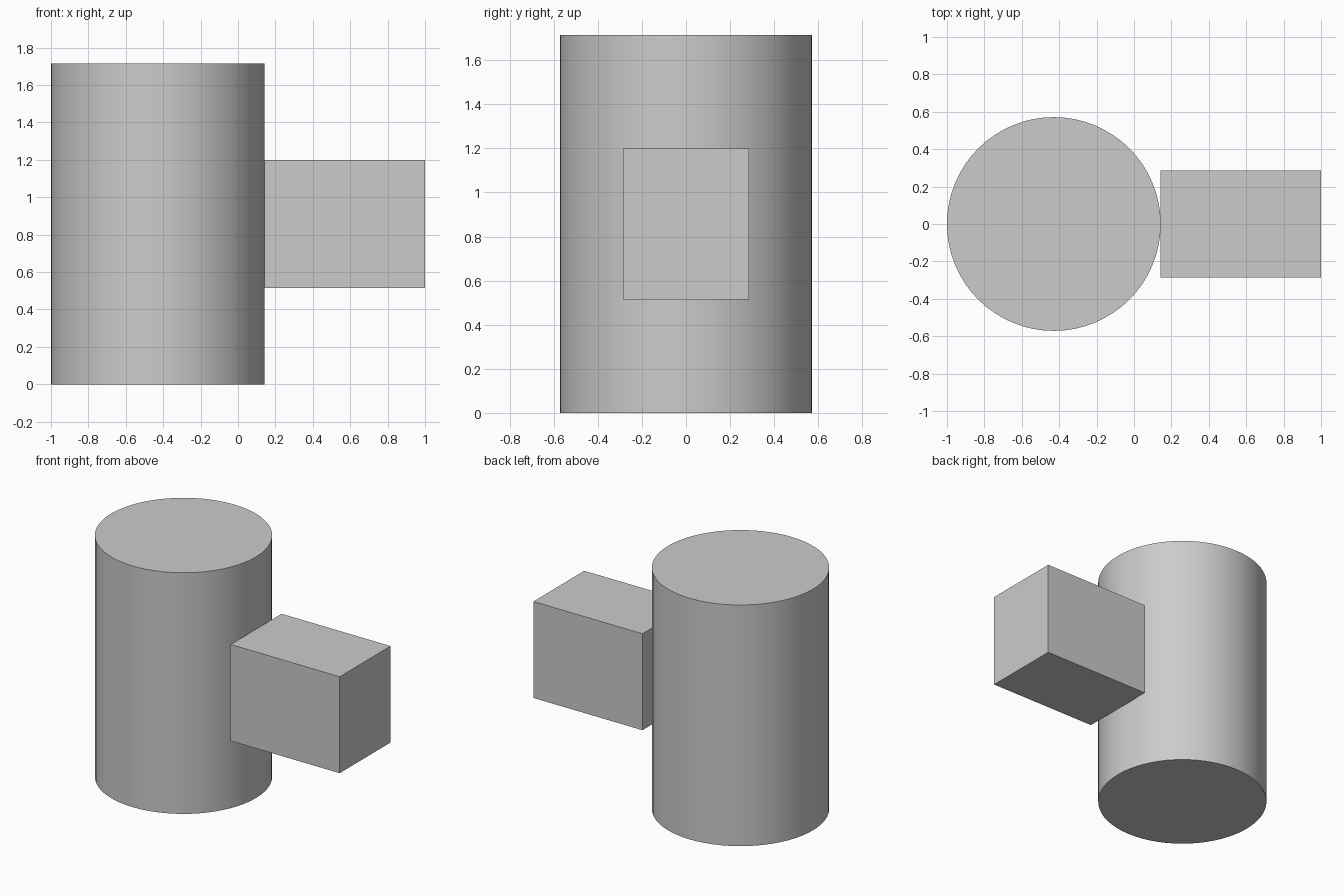
import bpy
import math

default_cube = bpy.data.objects.get("Cube")
if default_cube:
    bpy.data.objects.remove(default_cube, do_unlink=True)

# One plain material for both parts
grey = bpy.data.materials.new("light_grey")
grey.use_nodes = True
colour = (0.6, 0.6, 0.6, 1)
grey.diffuse_color = colour
grey.node_tree.nodes["Principled BSDF"].inputs["Base Color"].default_value = colour

# Model unit: the cylinder's radius
UNIT = 2 / 3.5
HEIGHT = 3 * UNIT


def finish(name):
    part = bpy.context.object
    part.name = name
    part.data.name = name
    part.data.materials.append(grey)
    return part


# Upright cylinder body
bpy.ops.mesh.primitive_cylinder_add(
    vertices=64, radius=UNIT, depth=HEIGHT, location=(UNIT - 1, 0, HEIGHT / 2))
finish("cylinder_body")
bpy.ops.object.shade_smooth_by_angle(angle=math.radians(30))

# Block standing out from the side, touching the cylinder wall
length = 1.5 * UNIT
bpy.ops.mesh.primitive_cube_add(size=1, location=(1 - length / 2, 0, HEIGHT / 2))
block = finish("side_block")
block.scale = (length, UNIT, 1.2 * UNIT)
bpy.ops.object.transform_apply(location=False, rotation=False, scale=True)
